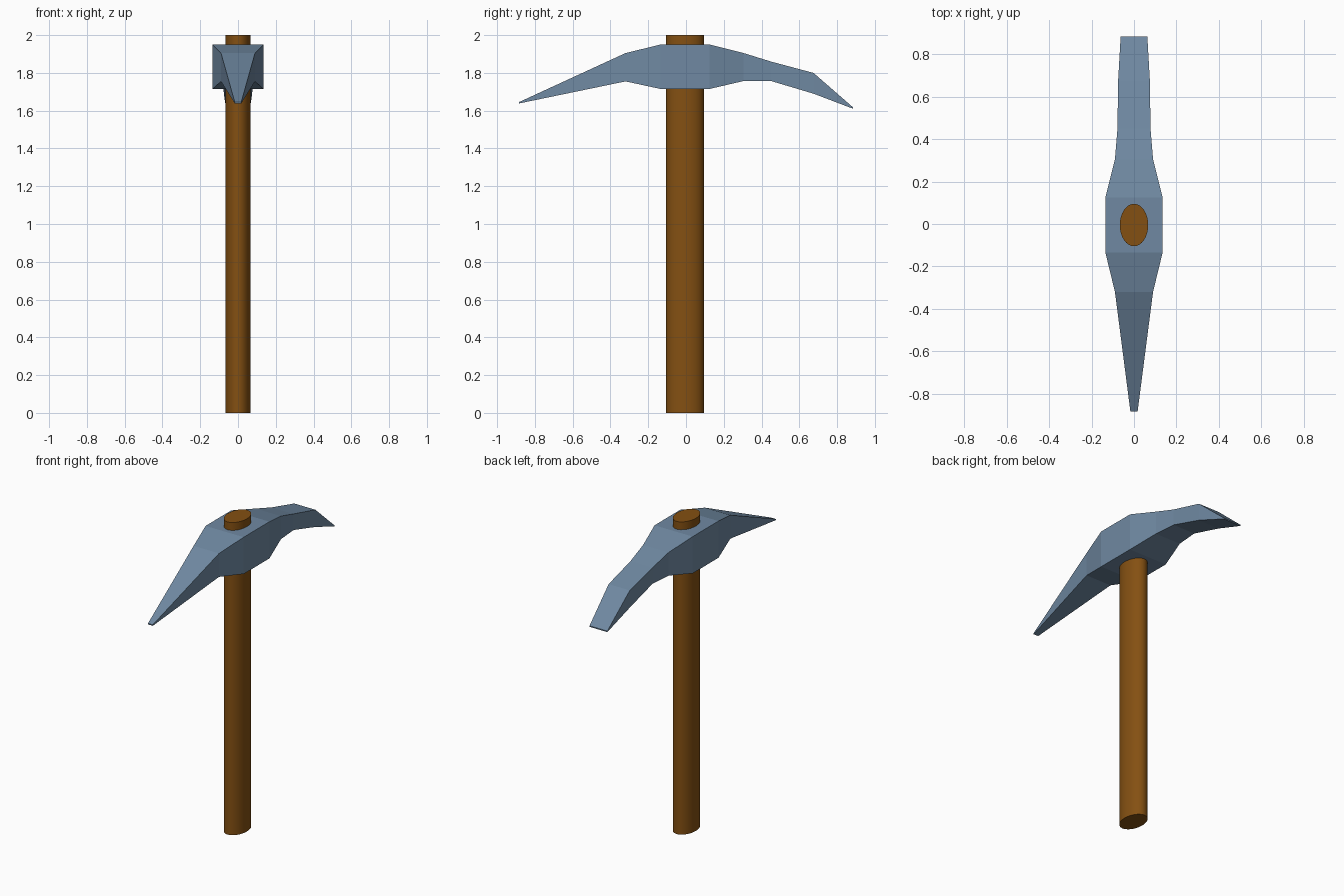
import bpy
import bmesh
import math

cube = bpy.data.objects.get("Cube")
if cube:
    bpy.data.objects.remove(cube, do_unlink=True)


def make_material(name, rgb):
    mat = bpy.data.materials.new(name)
    mat.use_nodes = True
    color = (*rgb, 1.0)
    mat.diffuse_color = color
    mat.node_tree.nodes["Principled BSDF"].inputs["Base Color"].default_value = color
    return mat


steel = make_material("blue grey steel", (0.16, 0.25, 0.36))
wood = make_material("brown wood", (0.23, 0.08, 0.006))

# Handle: an oval shaft running through the head
bpy.ops.mesh.primitive_cylinder_add(vertices=32, radius=1, depth=2, location=(0, -0.005, 1))
handle = bpy.context.object
handle.name = "handle"
handle.scale = (0.067, 0.1, 1)
bpy.ops.object.transform_apply(location=False, rotation=False, scale=True)
bpy.ops.object.shade_smooth_by_angle(angle=math.radians(35))
handle.data.materials.append(wood)

# Head: rectangular sections lofted from the point to the flat blade
# Each section: y, half width, bottom z, top z
sections = [
    (-0.885, 0.017, 1.638, 1.645),
    (-0.32, 0.09, 1.755, 1.905),
    (-0.135, 0.135, 1.715, 1.95),
    (0.125, 0.135, 1.715, 1.95),
    (0.305, 0.09, 1.757, 1.905),
    (0.45, 0.078, 1.757, 1.86),
    (0.675, 0.075, 1.69, 1.80),
    (0.885, 0.063, 1.61, 1.617),
]
bm = bmesh.new()
rings = [
    [bm.verts.new(co) for co in ((-w, y, lo), (w, y, lo), (w, y, hi), (-w, y, hi))]
    for y, w, lo, hi in sections
]
for a, b in zip(rings, rings[1:]):
    for i in range(4):
        j = (i + 1) % 4
        bm.faces.new((a[i], a[j], b[j], b[i]))
bm.faces.new(rings[0])
bm.faces.new(rings[-1])
bmesh.ops.recalc_face_normals(bm, faces=bm.faces)
mesh = bpy.data.meshes.new("pick_head")
bm.to_mesh(mesh)
bm.free()
mesh.materials.append(steel)
head = bpy.data.objects.new("pick_head", mesh)
bpy.context.collection.objects.link(head)
